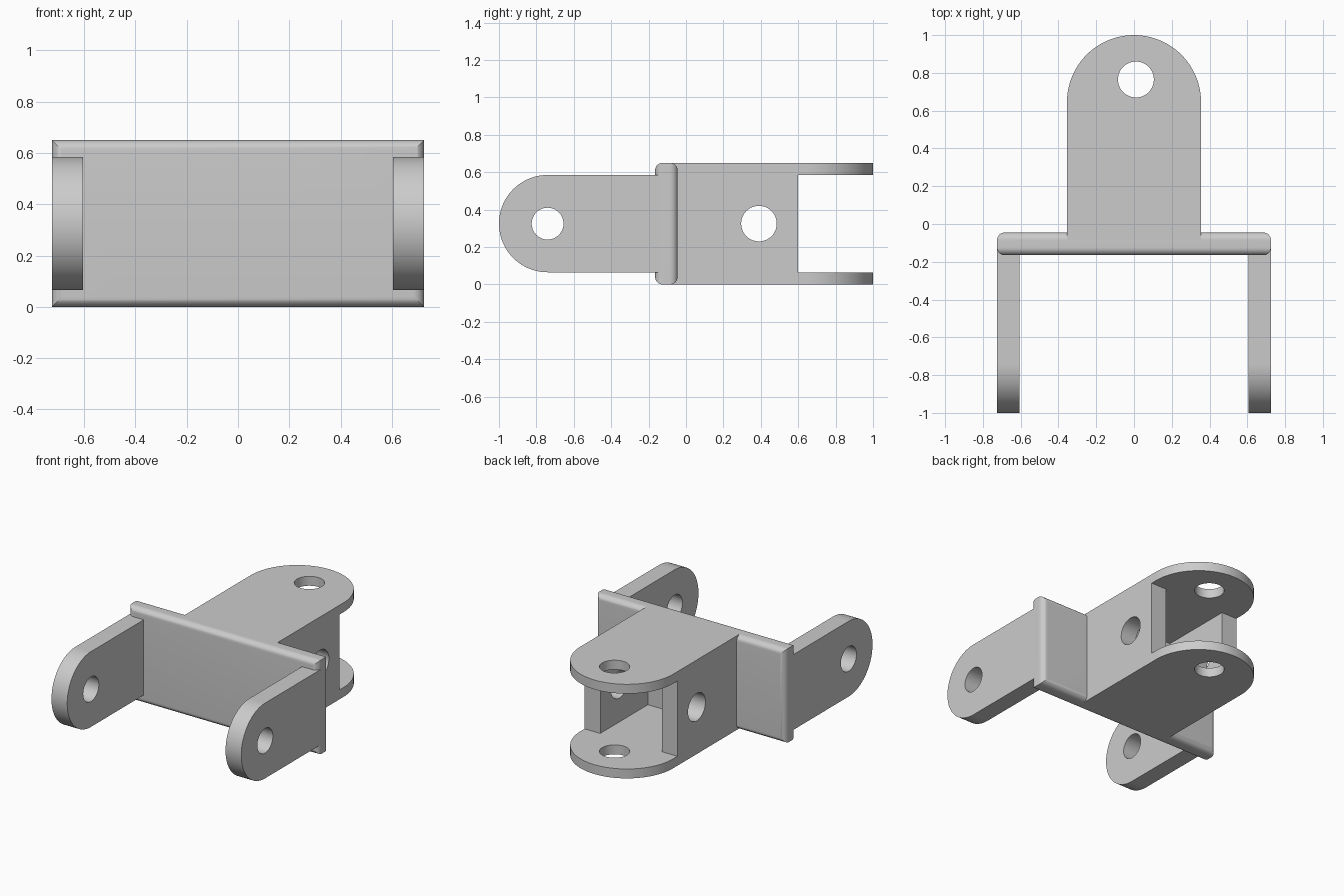
import bpy, bmesh
from math import sin, cos, radians

if "Cube" in bpy.data.objects:
    bpy.data.objects.remove(bpy.data.objects["Cube"])

HEIGHT = 0.65
MID = HEIGHT / 2
WALL = 0.065

metal = bpy.data.materials.new("grey metal")
metal.use_nodes = True
metal.diffuse_color = (0.6, 0.6, 0.6, 1)
metal.node_tree.nodes["Principled BSDF"].inputs["Base Color"].default_value = (0.6, 0.6, 0.6, 1)


def arc(u, v, r, start, end, steps):
    """Points on a circular arc, angles in degrees."""
    angles = [radians(start + (end - start) * i / steps) for i in range(steps + 1)]
    return [(u + r * cos(a), v + r * sin(a)) for a in angles]


def circle(u, v, r):
    return arc(u, v, r, 0, 360, 64)[:-1]


def rectangle(u0, u1, v0, v1):
    return [(u0, v0), (u1, v0), (u1, v1), (u0, v1)]


def rounded_rectangle(u0, u1, v0, v1, r):
    return (arc(u1 - r, v1 - r, r, 0, 90, 10) + arc(u0 + r, v1 - r, r, 90, 180, 10)
            + arc(u0 + r, v0 + r, r, 180, 270, 10) + arc(u1 - r, v0 + r, r, 270, 360, 10))


def extrude(name, profile, axis, low, high):
    """Solid from a profile: (y, z) along x, or (x, y) along z."""
    place = (lambda p: (low, *p)) if axis == "x" else (lambda p: (*p, low))
    travel = (high - low, 0, 0) if axis == "x" else (0, 0, high - low)
    bm = bmesh.new()
    face = bm.faces.new([bm.verts.new(place(p)) for p in profile])
    new = bmesh.ops.extrude_face_region(bm, geom=[face])["geom"]
    bmesh.ops.translate(bm, vec=travel, verts=[g for g in new if isinstance(g, bmesh.types.BMVert)])
    bmesh.ops.recalc_face_normals(bm, faces=bm.faces)
    mesh = bpy.data.meshes.new(name)
    bm.to_mesh(mesh)
    bm.free()
    mesh.materials.append(metal)
    obj = bpy.data.objects.new(name, mesh)
    bpy.context.collection.objects.link(obj)
    return obj


def combine(obj, tool, operation="DIFFERENCE"):
    """Apply a boolean and discard the tool."""
    mod = obj.modifiers.new("cut", "BOOLEAN")
    mod.operation, mod.object, mod.solver = operation, tool, "EXACT"
    bpy.context.view_layer.objects.active = obj
    bpy.ops.object.modifier_apply(modifier=mod.name)
    bpy.data.objects.remove(tool)


# Cross plate: two rounded profiles intersected, giving mitred corners
plate = extrude("cross_plate", rounded_rectangle(-0.165, -0.045, 0, HEIGHT, 0.04), "x", -0.725, 0.725)
sides = extrude("plate_sides", rounded_rectangle(-0.725, 0.725, -0.165, -0.045, 0.04), "z", -0.1, HEIGHT + 0.1)
combine(plate, sides, "INTERSECT")
parts = [plate]

# Front arms with round ends and pin holes
arm_radius = MID - WALL
arm_profile = arc(-1 + arm_radius, MID, arm_radius, 90, 270, 48)
arm_profile += [(-0.125, WALL), (-0.125, HEIGHT - WALL)]
for name, low, high in (("right_arm", -0.725, -0.605), ("left_arm", 0.605, 0.725)):
    arm = extrude(name, arm_profile, "x", low, high)
    combine(arm, extrude("pin_hole", circle(-0.74, MID, 0.085), "x", low - 0.1, high + 0.1))
    parts.append(arm)

# Rear clevis: round-ended block, hollowed between two tabs
clevis_profile = arc(0, 0.645, 0.355, 0, 180, 64) + [(-0.355, -0.085), (0.355, -0.085)]
clevis = extrude("rear_clevis", clevis_profile, "z", 0, HEIGHT)
pocket = [(-0.235, 0.08), (0.235, 0.08), (0.235, 0.6), (0.5, 0.6),
          (0.5, 1.2), (-0.5, 1.2), (-0.5, 0.6), (-0.235, 0.6)]
combine(clevis, extrude("pocket", pocket, "z", WALL, HEIGHT - WALL))
combine(clevis, extrude("tab_holes", circle(0.01, 0.765, 0.095), "z", -0.1, HEIGHT + 0.1))
combine(clevis, extrude("side_holes", circle(0.39, MID, 0.095), "x", -0.5, 0.5))
parts.append(clevis)

# Smooth the round surfaces, keep edges crisp
bpy.ops.object.select_all(action="DESELECT")
for part in parts:
    part.select_set(True)
bpy.context.view_layer.objects.active = plate
bpy.ops.object.shade_smooth_by_angle(angle=radians(30))
